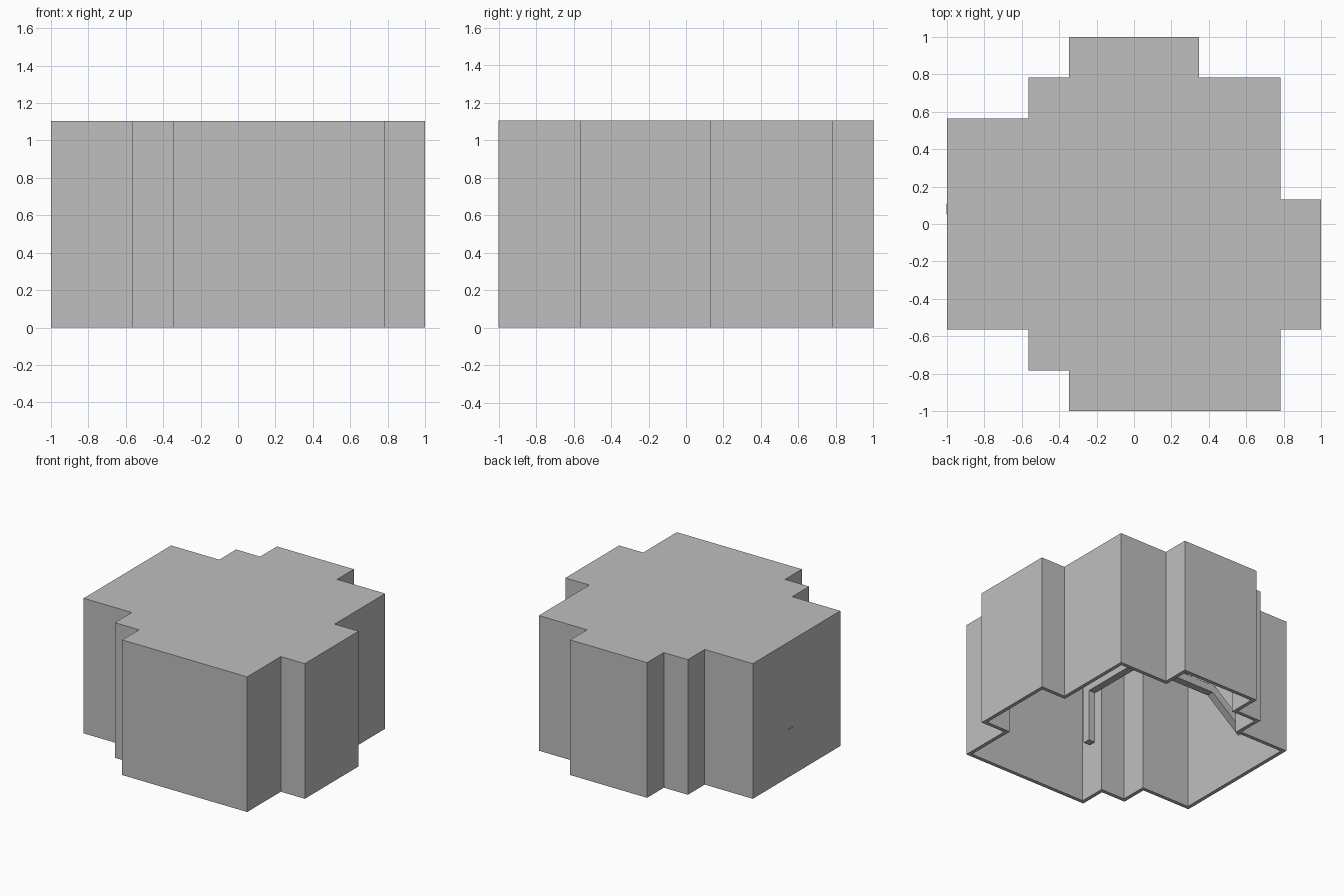
import bpy
import bmesh
from mathutils import Vector

cube = bpy.data.objects.get("Cube")
if cube:
    bpy.data.objects.remove(cube, do_unlink=True)

# One flat grey for everything
grey = bpy.data.materials.new("plain_grey")
grey.use_nodes = True
colour = (0.52, 0.52, 0.52, 1)
grey.diffuse_color = colour
grey.node_tree.nodes["Principled BSDF"].inputs["Base Color"].default_value = colour

HEIGHT = 1.105
A, B, C, D = 0.783, 0.565, 0.348, 0.13


def make_object(name, bm):
    bmesh.ops.recalc_face_normals(bm, faces=bm.faces)
    mesh = bpy.data.meshes.new(name)
    bm.to_mesh(mesh)
    bm.free()
    mesh.materials.append(grey)
    obj = bpy.data.objects.new(name, mesh)
    bpy.context.collection.objects.link(obj)
    return obj


def strut(name, start, end, width=0.06):
    """Square bar between two points."""
    start, end = Vector(start), Vector(end)
    axis = end - start
    bm = bmesh.new()
    bmesh.ops.create_cube(bm, size=1)
    bmesh.ops.scale(bm, vec=(width, width, axis.length), verts=bm.verts)
    up = "X" if abs(axis.normalized().x) < 0.1 else "Y"
    turn = axis.to_track_quat("Z", up).to_matrix()
    bmesh.ops.rotate(bm, matrix=turn, verts=bm.verts)
    bmesh.ops.translate(bm, vec=(start + end) / 2, verts=bm.verts)
    return make_object(name, bm)


# Stepped shell: extruded plan, open underneath, thickened inward
plan = [(-C, -1), (A, -1), (A, -B), (1, -B), (1, D), (A, D),
        (A, A), (C, A), (C, 1), (-C, 1), (-C, A), (-B, A),
        (-B, B), (-1, B), (-1, -B), (-B, -B), (-B, -A), (-C, -A)]
bm = bmesh.new()
base = bm.faces.new([bm.verts.new((x, y, 0)) for x, y in plan])
raised = bmesh.ops.extrude_face_region(bm, geom=[base])["geom"]
bmesh.ops.translate(bm, vec=(0, 0, HEIGHT),
                    verts=[v for v in raised if isinstance(v, bmesh.types.BMVert)])
bmesh.ops.recalc_face_normals(bm, faces=bm.faces)
floor = [f for f in bm.faces if f.calc_center_median().z < 0.01]
bmesh.ops.delete(bm, geom=floor, context="FACES_ONLY")
shell = make_object("stepped_shell", bm)
for face in shell.data.polygons:
    if face.normal.z > 0.5 or face.normal.z < -0.5:
        if face.normal.z < 0:
            shell.data.flip_normals()
        break
thick = shell.modifiers.new("wall_thickness", "SOLIDIFY")
thick.thickness = 0.03
thick.offset = -1
thick.use_even_offset = True

# Inner frame: two crossing beams, a hanging post and wall braces
BEAM = 0.61
strut("long_beam", (-0.7, 0.08, BEAM), (0.05, 0.08, BEAM))
strut("cross_beam", (0.02, -0.52, BEAM), (0.02, 0.11, BEAM))
strut("hanging_post", (0.02, -0.49, 0.16), (0.02, -0.49, BEAM))
strut("wall_brace", (-0.985, 0.08, 0.37), (-0.68, 0.08, BEAM))
strut("corner_brace", (0.74, 0.74, 0.35), (0.02, 0.08, BEAM))

# Short uprights standing on the beams
for i, (x, y) in enumerate([(-0.66, 0.08), (-0.5, 0.08), (0.02, -0.22)]):
    strut(f"upright_{i + 1}", (x, y, BEAM), (x, y, BEAM + 0.2), 0.05)
